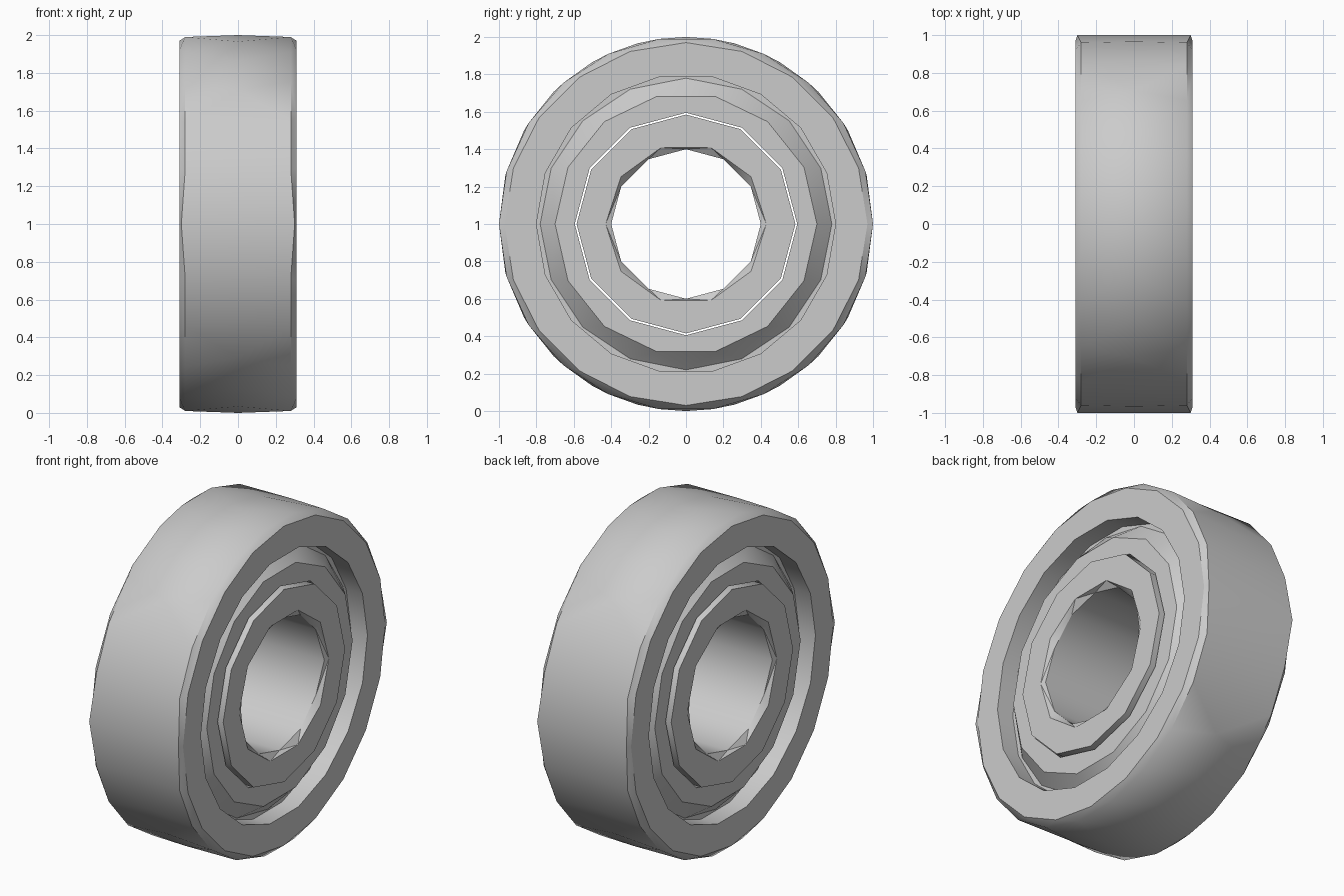
import bpy, bmesh, math

cube = bpy.data.objects.get("Cube")
if cube:
    bpy.data.objects.remove(cube, do_unlink=True)

steel = bpy.data.materials.new("grey_steel")
steel.use_nodes = True
GREY = (0.6, 0.6, 0.6, 1)
steel.diffuse_color = GREY
steel.node_tree.nodes["Principled BSDF"].inputs["Base Color"].default_value = GREY


def add_ring(bm, radius, x, sides, pinch=0):
    """Polygon ring around the x axis; pinch softens the chamfer at its two side corners."""
    ring = []
    for i in range(sides):
        a = math.tau * i / sides
        px = x + math.copysign(pinch, x) if i in (0, sides // 2) else x
        ring.append(bm.verts.new((px, radius * math.cos(a), 1 + radius * math.sin(a))))
    return ring


def bridge(bm, a, b):
    """Join two rings, which may have different numbers of sides."""
    na, nb = len(a), len(b)
    if na == nb:
        for i in range(na):
            j = (i + 1) % na
            bm.faces.new((a[i], a[j], b[j], b[i]))
        return
    i = j = 0
    while i < na or j < nb:
        if j >= nb or (i < na and (i + 0.5) / na <= (j + 0.5) / nb):
            bm.faces.new((a[i], a[(i + 1) % na], b[j % nb]))
            i += 1
        else:
            bm.faces.new((a[i % na], b[(j + 1) % nb], b[j]))
            j += 1


def revolve(name, profile):
    """Closed solid of revolution from a loop of (radius, x, sides[, pinch])."""
    bm = bmesh.new()
    rings = [add_ring(bm, *p) for p in profile]
    for k, ring in enumerate(rings):
        bridge(bm, ring, rings[(k + 1) % len(rings)])
    bmesh.ops.recalc_face_normals(bm, faces=bm.faces)
    mesh = bpy.data.meshes.new(name)
    bm.to_mesh(mesh)
    bm.free()
    mesh.materials.append(steel)
    obj = bpy.data.objects.new(name, mesh)
    bpy.context.collection.objects.link(obj)
    bpy.ops.object.select_all(action="DESELECT")
    obj.select_set(True)
    bpy.context.view_layer.objects.active = obj
    bpy.ops.object.shade_smooth_by_angle(angle=math.radians(35))
    return obj


def flip(profile):
    return [(p[0], -p[1], *p[2:]) for p in reversed(profile)]


# Outer race with chamfered rims
outer = [(1, 0.28, 22, 0.02), (0.97, 0.31, 20), (0.80, 0.31, 18), (0.80, 0.19, 18)]
revolve("outer_ring", [(1, 0, 24)] + outer + flip(outer))

# Inner race with a chamfered bore
inner = [(0.585, 0.31, 12), (0.43, 0.31, 10), (0.40, 0.28, 12, 0.02)]
revolve("inner_ring", inner + flip(inner))

# Raised shields closing the gap on both sides
shield = [(0.81, 0.20, 18), (0.78, 0.20, 16), (0.70, 0.28, 14),
          (0.595, 0.28, 12), (0.595, 0.17, 12), (0.81, 0.17, 18)]
revolve("left_shield", shield)
revolve("right_shield", flip(shield))
